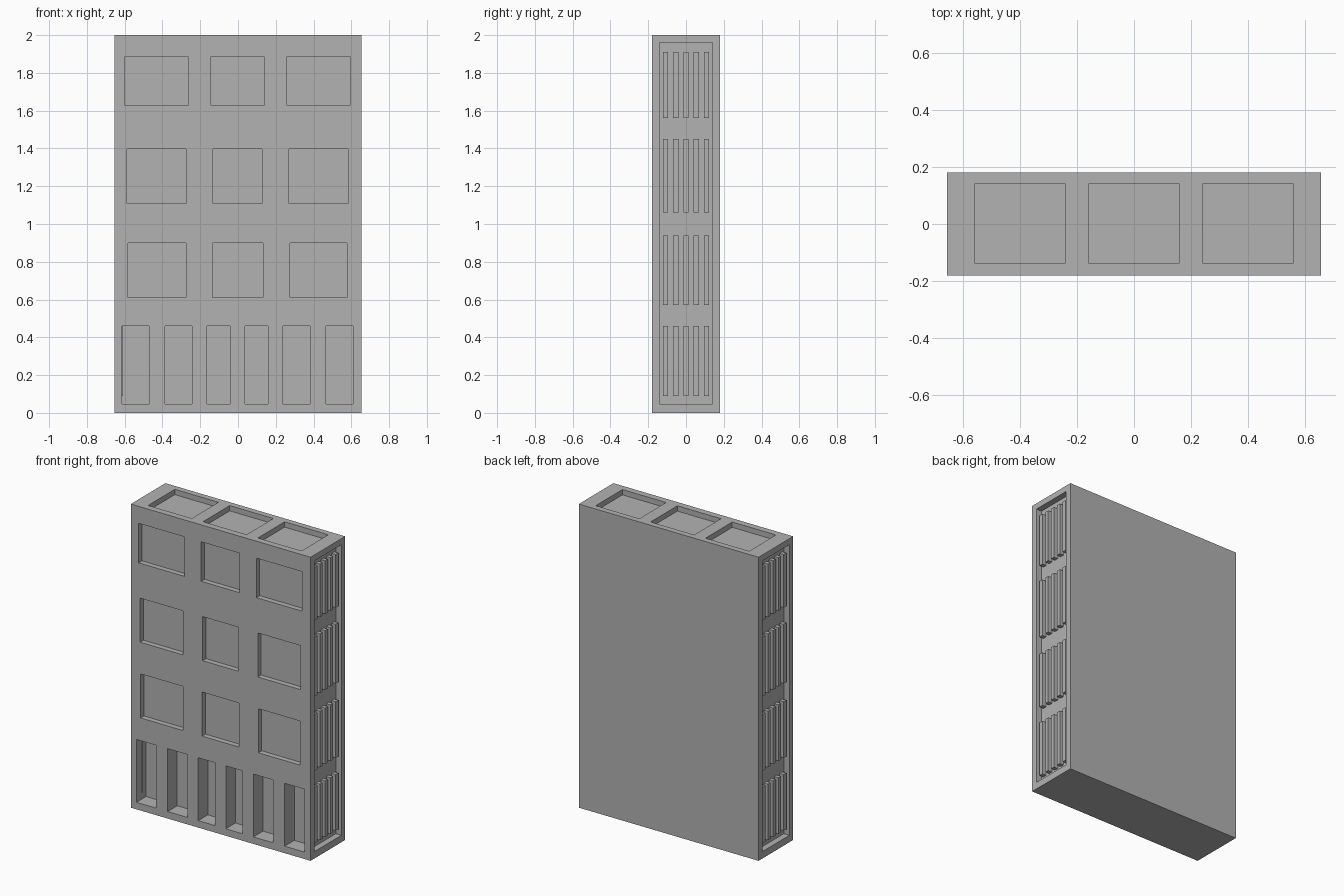
import bpy
import bmesh
from mathutils import Matrix, Vector

cube = bpy.data.objects.get("Cube")
if cube:
    bpy.data.objects.remove(cube, do_unlink=True)

W, D, H = 0.655, 0.18, 2.0   # half width, half depth, height
OVER = 0.05                  # how far cutters reach outside the block
WINDOW_DEPTH, DOOR_DEPTH, ROOF_DEPTH, SIDE_DEPTH = 0.035, 0.10, 0.035, 0.04
BAR_HEIGHT = 0.03

grey = bpy.data.materials.new("concrete_grey")
grey.use_nodes = True
colour = (0.448, 0.448, 0.448, 1)
grey.diffuse_color = colour
grey.node_tree.nodes["Principled BSDF"].inputs["Base Color"].default_value = colour


def add_box(bm, x, y, z):
    """Add a box spanning the three (low, high) ranges."""
    centre = Vector([(a + b) / 2 for a, b in (x, y, z)])
    size = [b - a for a, b in (x, y, z)]
    bmesh.ops.create_cube(bm, size=1, matrix=Matrix.Translation(centre) @ Matrix.Diagonal((*size, 1)))


def make_object(name, bm):
    mesh = bpy.data.meshes.new(name)
    bm.to_mesh(mesh)
    bm.free()
    mesh.materials.append(grey)
    obj = bpy.data.objects.new(name, mesh)
    bpy.context.collection.objects.link(obj)
    return obj


# Main block
bm = bmesh.new()
add_box(bm, (-W, W), (-D, D), (0, H))
building = make_object("building_block", bm)

# Front windows: z range of each floor, then x ranges
cuts = bmesh.new()
floors = [
    ((1.628, 1.888), [(-0.598, -0.265), (-0.143, 0.138), (0.26, 0.594)]),
    ((1.108, 1.398), [(-0.587, -0.275), (-0.132, 0.128), (0.27, 0.583)]),
    ((0.61, 0.90), [(-0.583, -0.276), (-0.136, 0.132), (0.274, 0.578)]),
]
for z, columns in floors:
    for x in columns:
        add_box(cuts, x, (-D - OVER, -D + WINDOW_DEPTH), z)

# Deep doorways along the ground floor
for x in [(-0.614, -0.471), (-0.387, -0.243), (-0.164, -0.042),
          (0.037, 0.159), (0.238, 0.381), (0.466, 0.609)]:
    add_box(cuts, x, (-D - OVER, -D + DOOR_DEPTH), (0.046, 0.46))

# Shallow roof wells
for cx in (-0.4, 0, 0.4):
    add_box(cuts, (cx - 0.159, cx + 0.159), (-0.137, 0.141), (H - ROOF_DEPTH, H + OVER))

# Tall recessed panel on each side
for side in (-1, 1):
    x = sorted((side * (W - SIDE_DEPTH), side * (W + OVER)))
    add_box(cuts, x, (-0.14, 0.14), (0.046, 1.96))

cutter = make_object("recess_cutter", cuts)
cutter.hide_render = True
cut = building.modifiers.new("recesses", 'BOOLEAN')
cut.operation = 'DIFFERENCE'
cut.solver = 'EXACT'
cut.object = cutter
bpy.context.view_layer.objects.active = building
bpy.ops.object.modifier_apply(modifier=cut.name)
bpy.data.objects.remove(cutter, do_unlink=True)

# Four bands of vertical bars inside each side panel
for side, name in ((1, "left_side_bars"), (-1, "right_side_bars")):
    bars = bmesh.new()
    base = W - SIDE_DEPTH
    x = sorted((side * (base - 0.005), side * (base + BAR_HEIGHT)))
    for z in [(0.09, 0.46), (0.57, 0.94), (1.06, 1.45), (1.56, 1.91)]:
        for i in range(-2, 3):
            cy = i * 0.0545
            add_box(bars, x, (cy - 0.0135, cy + 0.0135), z)
    make_object(name, bars)
